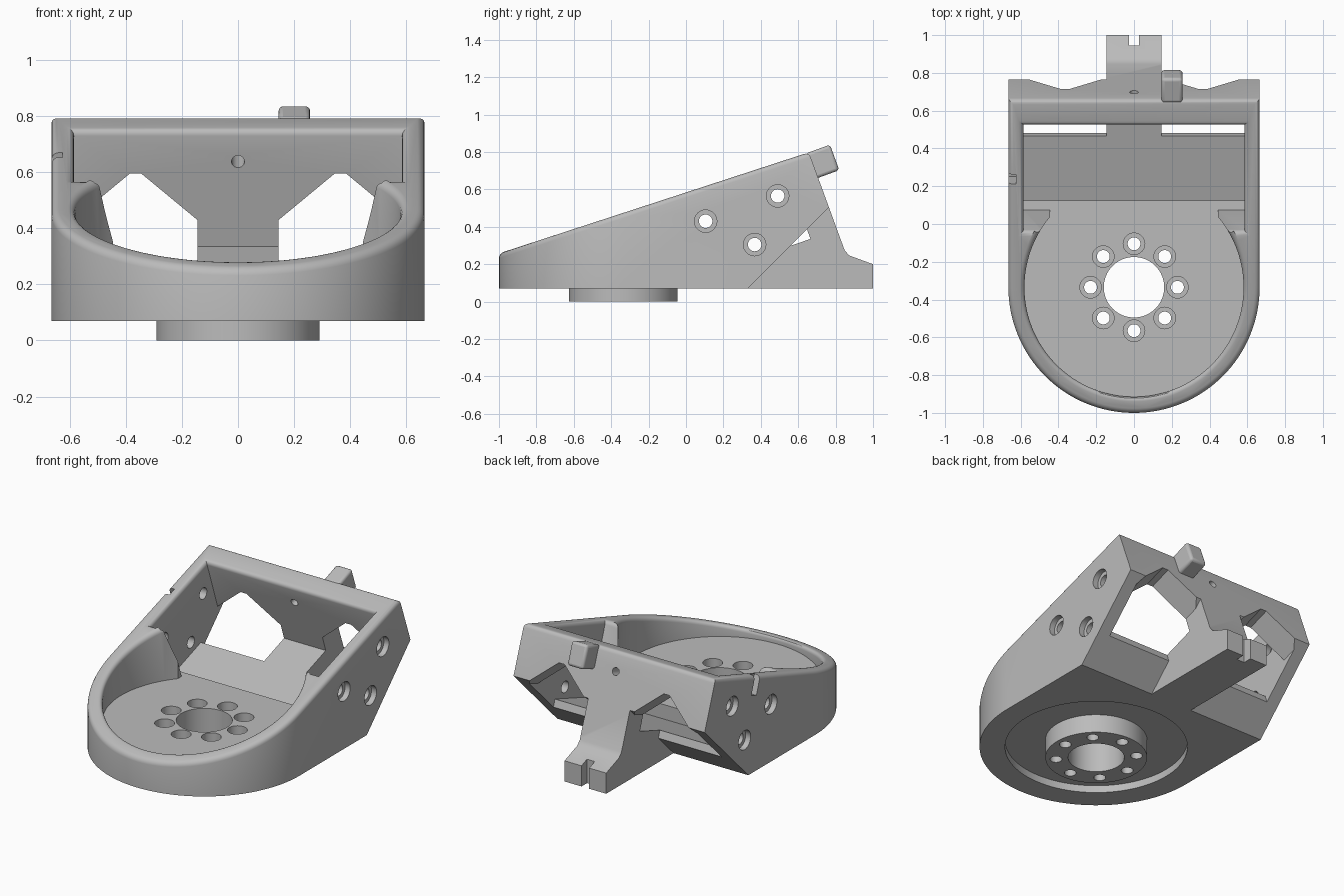
import bpy, bmesh
from math import sin, cos, acos, pi, radians
from mathutils import Matrix, Vector

cube = bpy.data.objects.get("Cube")
if cube:
    bpy.data.objects.remove(cube)

GREY = (0.5, 0.5, 0.5, 1)
mat = bpy.data.materials.new("plain grey")
mat.use_nodes = True
mat.diffuse_color = GREY
mat.node_tree.nodes["Principled BSDF"].inputs["Base Color"].default_value = GREY

# Key sizes
R = 0.665                # outer half width
CY = R - 1               # centre of the round bowl in y
BOWL = 0.58              # bowl radius
BASE, FLOOR = 0.07, 0.24
TAIL = 0.145             # half width of the rear tail
POCKET = 0.585           # half width of the rear pocket
FRONT_TOP, BACK_TOP = (-1.1, 0.225), (0.657, 0.798)  # ends of the sloped top

# Local frames: up, sideways (profile in y,z), tilted, and tilted-through
UP = Matrix.Identity(4)
SIDE = Matrix(((0, 0, 1), (1, 0, 0), (0, 1, 0))).to_4x4()
TILT = Matrix.Translation((0, 0.665, 0.335)) @ Matrix.Rotation(radians(19), 4, 'X')
THROUGH = TILT @ Matrix(((-1, 0, 0), (0, 0, 1), (0, 1, 0))).to_4x4()


def prism(name, pts, lo, hi, frame=UP):
    """Extrude a 2D outline from lo to hi along the frame's third axis."""
    bm = bmesh.new()
    face = bm.faces.new([bm.verts.new((x, y, lo)) for x, y in pts])
    ext = bmesh.ops.extrude_face_region(bm, geom=[face])["geom"]
    bmesh.ops.translate(bm, vec=(0, 0, hi - lo),
                        verts=[g for g in ext if isinstance(g, bmesh.types.BMVert)])
    bm.transform(frame)
    bm.normal_update()
    bmesh.ops.recalc_face_normals(bm, faces=bm.faces)
    mesh = bpy.data.meshes.new(name)
    bm.to_mesh(mesh)
    bm.free()
    mesh.materials.append(mat)
    ob = bpy.data.objects.new(name, mesh)
    bpy.context.collection.objects.link(ob)
    return ob


def arc(r, cx, cy, start, end, n):
    angles = [start + (end - start) * i / n for i in range(n + 1)]
    return [(cx + r * cos(a), cy + r * sin(a)) for a in angles]


def circle(r, cx=0, cy=0, n=32):
    return arc(r, cx, cy, 0, 2 * pi, n)[:-1]


def rect(x0, x1, y0, y1):
    return [(x0, y0), (x1, y0), (x1, y1), (x0, y1)]


def combine(target, tool, op='DIFFERENCE'):
    mod = target.modifiers.new("combine", 'BOOLEAN')
    mod.operation, mod.solver, mod.object = op, 'EXACT', tool
    bpy.context.view_layer.objects.active = target
    bpy.ops.object.modifier_apply(modifier=mod.name)
    bpy.data.objects.remove(tool)


def cut(*args):
    combine(body, prism("cutter", *args))


# Body: side profile trimmed to a rounded plan
body = prism("bracket_body", [(FRONT_TOP[0], BASE), (1, BASE), (1, 0.2), (0.872, 0.247),
                              (0.848, 0.275), BACK_TOP, FRONT_TOP], -0.8, 0.8, SIDE)
plan = arc(R, 0, CY, pi, 2 * pi, 64) + [(R, 1.1), (-R, 1.1)]
combine(body, prism("plan", plan, -0.2, 1.2), 'INTERSECT')

# Sloped underside either side of the tail
for s in (-1, 1):
    lo, hi = sorted((s * TAIL, s * 0.8))
    cut([(0.23, -0.03), (1.2, -0.03), (1.2, 0.94)], lo, hi, SIDE)

# Round bowl with a squared mouth, and tilted pocket stepping down to a ramp
mouth = 0.445
a = acos(mouth / BOWL)
cut(arc(BOWL, 0, CY, pi - a, 2 * pi + a, 100) + [(mouth, 0.1), (-mouth, 0.1)], FLOOR, 1.2)
lean = Vector((-sin(radians(19)), cos(radians(19)))) * 0.9
sill, heel = Vector((0.075, FLOOR)), Vector((0.665, 0.335))
cut([sill, (0.125, FLOOR), (0.125, 0.149), heel, heel + lean, sill + lean],
    -POCKET, POCKET, SIDE)

# Rounded rim
bm = bmesh.new()
bm.from_mesh(body.data)
bm.normal_update()
slope = Vector((0, FRONT_TOP[1] - BACK_TOP[1], BACK_TOP[0] - FRONT_TOP[0])).normalized()
corner = Vector((0, *BACK_TOP))


def is_top(f):
    return f.normal.dot(slope) > 0.9995 and (f.verts[0].co - corner).dot(slope) > -0.01


rim = [e for e in bm.edges if len(e.link_faces) == 2
       and is_top(e.link_faces[0]) != is_top(e.link_faces[1])]
bmesh.ops.bevel(bm, geom=rim, offset=0.026, segments=4, profile=0.5,
                affect='EDGES', clamp_overlap=False)
bm.to_mesh(body.data)
bm.free()

# Rear windows either side of the column
window = [(TAIL, -0.3), (TAIL, 0.1), (0.345, 0.275), (0.385, 0.275),
          (POCKET, 0.1), (POCKET, -0.3)]
for s in (-1, 1):
    cut([(s * x, v) for x, v in window], -0.21, 0.5, THROUGH)

# Pin hole in the back plate and slot in the tail
cut(circle(0.023, 0, 0.32), -0.1, 0.4, THROUGH)
cut(rect(-0.027, 0.027, 0.945, 1.1), 0, 0.4)

# Counterbored screw holes in both side walls
for y, z in ((0.105, 0.43), (0.49, 0.565), (0.367, 0.305)):
    for s in (-1, 1):
        for r, depth in ((0.036, 0.54), (0.06, 0.63)):
            lo, hi = sorted((s * depth, s * 0.75))
            cut(circle(r, y, z), lo, hi, SIDE)

# Cable notch in one side wall
cut(rect(-0.8, -0.625, -0.325, -0.272), 0.33, 0.7, TILT)

# Underside recess with a central boss
cut(circle(0.52, 0, CY, 96), 0, 0.115)
combine(body, prism("boss", circle(0.29, 0, CY, 96), 0, 0.135), 'UNION')
cut(circle(0.16, 0, CY, 64), -0.1, 0.4)
for i in range(8):
    x, y = 0.23 * cos(i * pi / 4), CY + 0.23 * sin(i * pi / 4)
    cut(circle(0.034, x, y), -0.1, 0.4)
    cut(circle(0.057, x, y), 0.07, 0.4)

# Rounded knob on the back plate
knob = prism("rear_knob", rect(0.145, 0.257, -0.02, 0.12), -0.145, 0,
             Matrix.Translation((0, *BACK_TOP)) @ Matrix.Rotation(radians(20), 4, 'X'))
bevel = knob.modifiers.new("round", 'BEVEL')
bevel.width, bevel.segments = 0.016, 3

# Smooth shading with sharp edges kept
for ob in (body, knob):
    bpy.ops.object.select_all(action='DESELECT')
    ob.select_set(True)
    bpy.context.view_layer.objects.active = ob
    bpy.ops.object.shade_smooth_by_angle(angle=radians(30))
